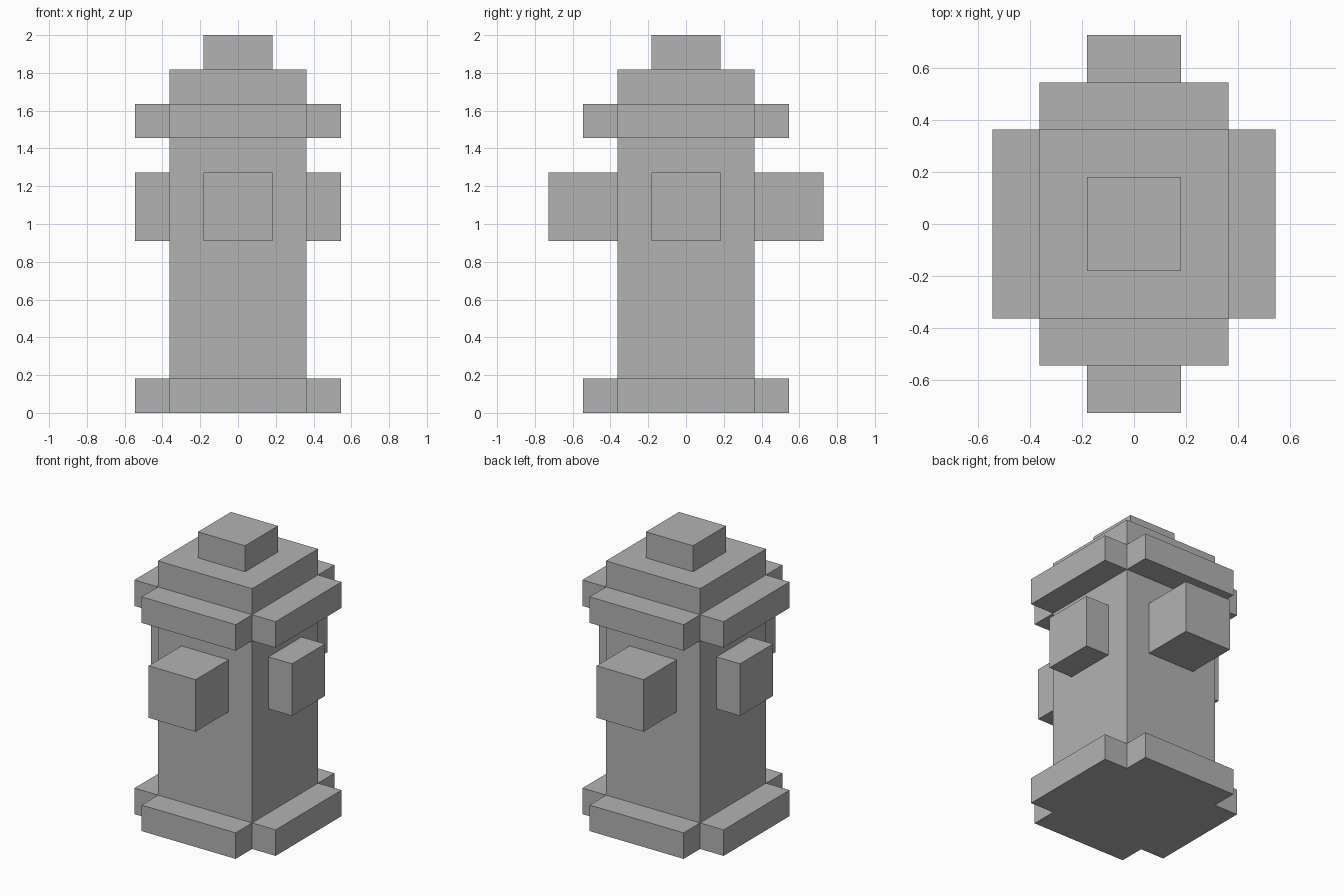
import bpy
import bmesh
from mathutils import Matrix, Vector

default_cube = bpy.data.objects.get("Cube")
if default_cube:
    bpy.data.objects.remove(default_cube, do_unlink=True)

U = 2 / 11  # one block unit: the whole hydrant is 11 blocks tall

grey = bpy.data.materials.new("plain_grey")
grey.use_nodes = True
colour = (0.45, 0.45, 0.45, 1)
grey.diffuse_color = colour
grey.node_tree.nodes["Principled BSDF"].inputs["Base Color"].default_value = colour


def block(name, low, high, turn=0):
    """Box between two corners in block units, turned about z by quarter turns."""
    low, high = Vector(low) * U, Vector(high) * U
    bm = bmesh.new()
    bmesh.ops.create_cube(bm, size=1)
    bmesh.ops.scale(bm, vec=high - low, verts=bm.verts)
    bmesh.ops.translate(bm, vec=(low + high) / 2, verts=bm.verts)
    bmesh.ops.rotate(bm, matrix=Matrix.Rotation(turn * 1.5707963, 3, "Z"), verts=bm.verts)
    mesh = bpy.data.meshes.new(name)
    bm.to_mesh(mesh)
    bm.free()
    mesh.materials.append(grey)
    obj = bpy.data.objects.new(name, mesh)
    bpy.context.collection.objects.link(obj)
    return obj


# Central column and top nut
block("body", (-2, -2, 0), (2, 2, 10))
block("top_nut", (-1, -1, 10), (1, 1, 11))

# Base flange, upper flange and outlet on every side; front and back outlets are longer
for turn, side in enumerate(("front", "left", "back", "right")):
    reach = 4 if side in ("front", "back") else 3
    block(side + "_base_flange", (-2, -3, 0), (2, -2, 1), turn)
    block(side + "_upper_flange", (-2, -3, 8), (2, -2, 9), turn)
    block(side + "_outlet", (-1, -reach, 5), (1, -2, 7), turn)
